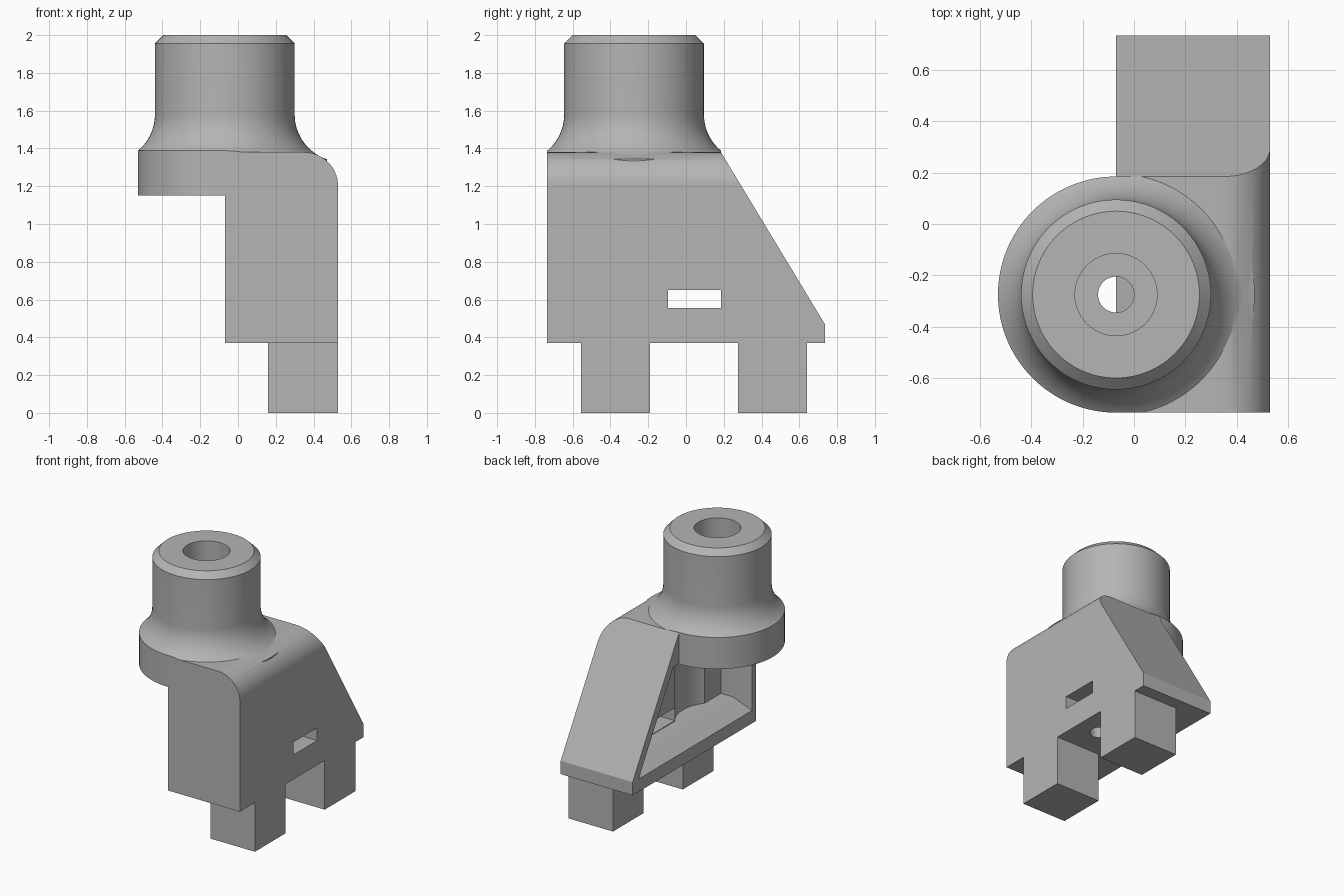
import bpy, bmesh, math
from mathutils import Vector

if "Cube" in bpy.data.objects:
    bpy.data.objects.remove(bpy.data.objects["Cube"])

AX, AY = -0.07, -0.275      # shaft axis
SIDE, HALF = 0.53, 0.735    # outer wall and half length
BASE, UNDER, SHOULDER = 0.37, 1.15, 1.38

grey = bpy.data.materials.new("plain grey")
grey.use_nodes = True
grey.diffuse_color = (0.46, 0.46, 0.46, 1)
grey.node_tree.nodes["Principled BSDF"].inputs["Base Color"].default_value = (0.46, 0.46, 0.46, 1)


def loft(name, rings):
    """Closed solid through rings of matching points."""
    bm = bmesh.new()
    loops = [[bm.verts.new(p) for p in ring] for ring in rings]
    n = len(loops[0])
    for a, b in zip(loops, loops[1:]):
        for i in range(n):
            j = (i + 1) % n
            bm.faces.new((a[i], a[j], b[j], b[i]))
    bm.faces.new(loops[0])
    bm.faces.new(loops[-1])
    bmesh.ops.recalc_face_normals(bm, faces=bm.faces)
    mesh = bpy.data.meshes.new(name)
    bm.to_mesh(mesh)
    bm.free()
    mesh.materials.append(grey)
    obj = bpy.data.objects.new(name, mesh)
    bpy.context.collection.objects.link(obj)
    return obj


def prism(name, profile, axis, lo, hi):
    """Extrude a 2D profile along one axis."""
    def place(p, t):
        q = list(p)
        q.insert(axis, t)
        return Vector(q)
    return loft(name, [[place(p, t) for p in profile] for t in (lo, hi)])


def box(name, x, y, z):
    return prism(name, [(x[0], y[0]), (x[1], y[0]), (x[1], y[1]), (x[0], y[1])], 2, *z)


def turned(name, profile, cx, cy, steps=96):
    """Stack of circles given as (radius, height)."""
    angles = [math.tau * i / steps for i in range(steps)]
    return loft(name, [[(cx + r * math.cos(a), cy + r * math.sin(a), z) for a in angles]
                       for r, z in profile])


def combine(obj, tool, operation):
    tool.hide_render = True
    mod = obj.modifiers.new(operation.lower(), "BOOLEAN")
    mod.operation, mod.solver, mod.object = operation, "EXACT", tool
    bpy.context.view_layer.objects.active = obj
    bpy.ops.object.modifier_apply(modifier=mod.name)
    bpy.data.objects.remove(tool)


# Body: sloped side profile, limited by a rounded outer top edge
bracket = prism("bracket", [(-HALF, BASE), (HALF, BASE), (HALF, 0.47),
                            (0.185, SHOULDER), (-HALF, SHOULDER)], 0, AX, SIDE)
R = 0.18
arc = [(SIDE - R + R * math.cos(a), SHOULDER - R + R * math.sin(a))
       for a in (math.pi / 2 * i / 20 for i in range(21))]
rounded = prism("rounded_limit", [(-1, 0), (SIDE, 0)] + arc + [(-1, SHOULDER)], 1, -1, 1)
combine(bracket, rounded, "INTERSECT")

# Shaft with chamfered top and concave flare into the collar
F, FZ, SR = 0.25, 1.58, 0.37
flare = []
for i in range(17):
    r = 0.54 - (0.54 - SR) * (1 - (1 - i / 16) ** 2)
    flare.append((r, FZ - math.sqrt(max(0, F * F - (SR + F - r) ** 2))))
shaft = turned("shaft", [(0.54, UNDER)] + flare + [(SR, 1.955), (0.325, 2)], AX, AY)
outline = [(AX + 0.46 * math.cos(a), AY + 0.46 * math.sin(a))
           for a in (math.pi / 2 + math.pi * i / 64 for i in range(65))]
limit = prism("collar_limit", outline + [(SIDE, -HALF), (SIDE, 0.185)], 2, 1, 2.2)
combine(shaft, limit, "INTERSECT")
combine(bracket, shaft, "UNION")

# Two square feet
for y in ((-0.555, -0.19), (0.275, 0.64)):
    combine(bracket, box("foot", (0.16, SIDE), y, (0, BASE + 0.03)), "UNION")


# Open pocket with a bevelled rim
def pocket_ring(x, front, floor, wall):
    def slope(z):
        return HALF - (z - 0.47) * 0.604 - wall / 0.856
    return [(x, front, floor), (x, slope(floor), floor),
            (x, slope(UNDER), UNDER), (x, front, UNDER)]


pocket = loft("pocket", [pocket_ring(AX - 0.01, -0.69, 0.46, 0.06),
                         pocket_ring(0.06, -0.645, 0.55, 0.1),
                         pocket_ring(0.16, -0.645, 0.55, 0.1)])
combine(bracket, pocket, "DIFFERENCE")
combine(bracket, turned("clearance", [(0.29, 0.55), (0.29, UNDER)], AX, AY), "DIFFERENCE")

# Slot in the side wall, screw hole below it, stepped bore through the shaft
combine(bracket, box("slot", (0.1, 0.6), (-0.095, 0.185), (0.555, 0.65)), "DIFFERENCE")
combine(bracket, turned("screw_hole", [(0.07, 0.3), (0.07, 0.6)], 0.345, 0.045, 48), "DIFFERENCE")
combine(bracket, turned("bore", [(0.07, 1.1), (0.07, SHOULDER), (0.16, SHOULDER), (0.16, 2.1)],
                        AX, AY, 64), "DIFFERENCE")

bpy.ops.object.select_all(action="DESELECT")
bracket.select_set(True)
bpy.context.view_layer.objects.active = bracket
bpy.ops.object.shade_smooth_by_angle(angle=math.radians(25))
